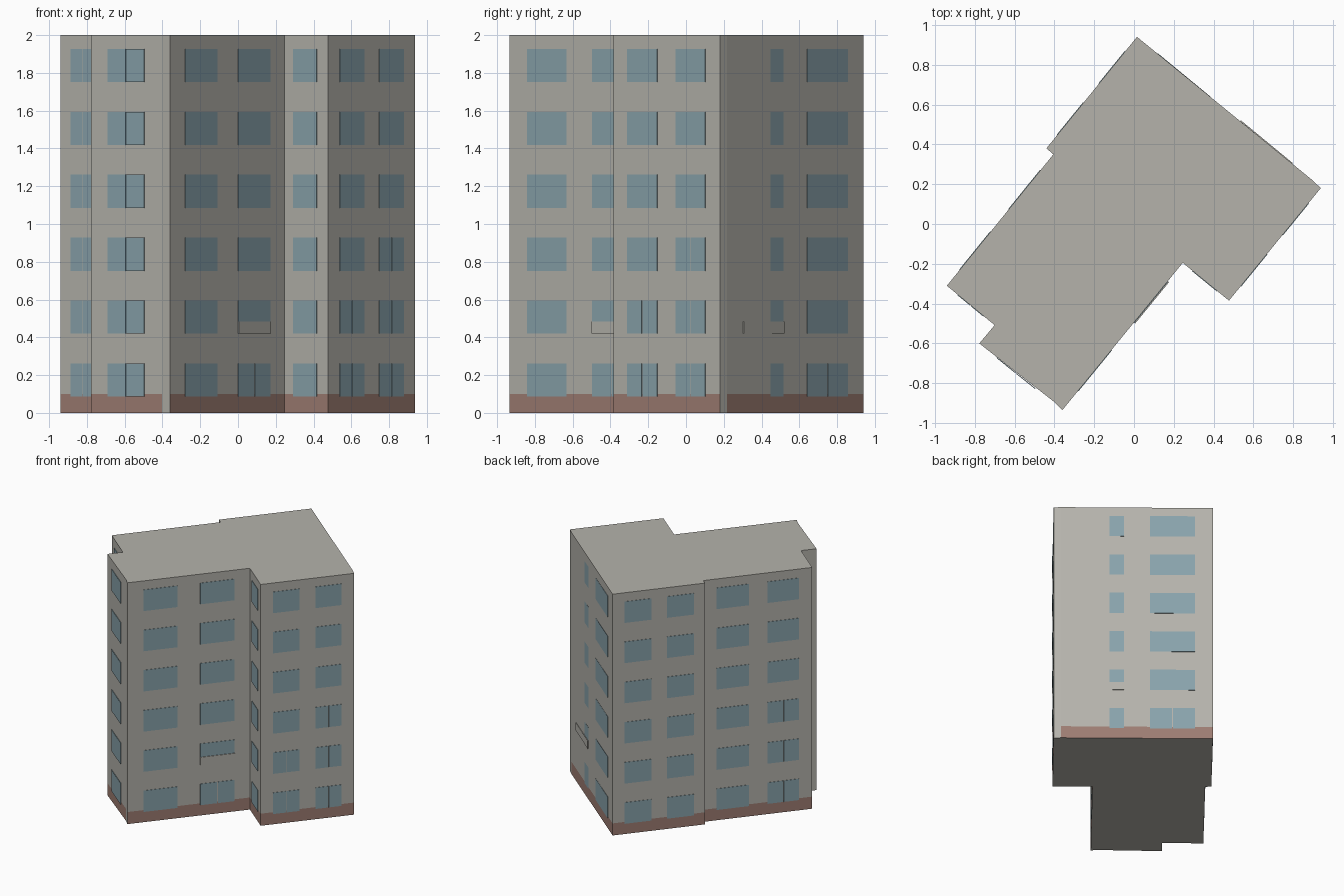
import bpy, bmesh
from mathutils import Vector

cube = bpy.data.objects.get("Cube")
if cube:
    bpy.data.objects.remove(cube, do_unlink=True)


def material(name, rgb):
    m = bpy.data.materials.new(name)
    m.use_nodes = True
    m.diffuse_color = (*rgb, 1)
    m.node_tree.nodes["Principled BSDF"].inputs["Base Color"].default_value = (*rgb, 1)
    return m


wall_mat = material("wall grey", (0.46, 0.45, 0.41))
plinth_mat = material("plinth brown", (0.34, 0.205, 0.17))
glass_mat = material("window blue", (0.25, 0.365, 0.41))


def make_object(name, bm, mats):
    bmesh.ops.recalc_face_normals(bm, faces=bm.faces)
    mesh = bpy.data.meshes.new(name)
    bm.to_mesh(mesh)
    bm.free()
    for m in mats:
        mesh.materials.append(m)
    obj = bpy.data.objects.new(name, mesh)
    bpy.context.collection.objects.link(obj)


HEIGHT, PLINTH = 2.0, 0.1

# Footprint corners, counter-clockwise, by name
P = {
    "west": (-0.94, -0.31), "notch": (-0.70, -0.508), "south_west": (-0.777, -0.60),
    "strip_s": (-0.403, -0.892), "south": (-0.36, -0.935), "inner": (0.245, -0.195),
    "south_east": (0.477, -0.385), "east": (0.938, 0.18), "strip_e": (0.90, 0.217),
    "north": (0.015, 0.94), "north_west": (-0.44, 0.38), "step": (-0.405, 0.35),
}
names = list(P)
no_plinth = {"notch", "strip_s", "east", "north_west"}  # walls starting at these corners

# Building body: walls split at the plinth line, flat roof and floor
bm = bmesh.new()
rings = [[bm.verts.new((*P[n], z)) for n in names] for z in (0, PLINTH, HEIGHT)]
for i, n in enumerate(names):
    j = (i + 1) % len(names)
    for low, high in ((0, 1), (1, 2)):
        face = bm.faces.new((rings[low][i], rings[low][j], rings[high][j], rings[high][i]))
        face.material_index = int(low == 0 and n not in no_plinth)
bm.faces.new(rings[2])
bm.faces.new(rings[0][::-1])
make_object("building_body", bm, [wall_mat, plinth_mat])


# Thin box on a wall: u is the fraction along the wall from a to b
def plate(bm, a, b, u0, u1, z0, z1, depth):
    a, b = Vector((*P[a], 0)), Vector((*P[b], 0))
    along = b - a
    out = Vector((along.y, -along.x, 0)).normalized()
    corners = [a + along * u + Vector((0, 0, z))
               for u, z in ((u0, z0), (u1, z0), (u1, z1), (u0, z1))]
    back = [bm.verts.new(c - out * 0.001) for c in corners]
    front = [bm.verts.new(c + out * depth) for c in corners]
    bm.faces.new(front)
    bm.faces.new(back[::-1])
    for i in range(4):
        j = (i + 1) % 4
        bm.faces.new((back[i], back[j], front[j], front[i]))


# Window columns: wall, then (start, end, floors with split panes, floor with low panel)
FLOORS = 6
ALL = range(FLOORS)
walls = [
    ("windows_west_end", "west", "notch", [(0.23, 0.77, ALL, None)]),
    ("windows_south_end", "south_west", "south", [(0.21, 0.675, ALL, None)]),
    ("windows_long_front", "south", "inner", [(0.13, 0.41, (), None), (0.595, 0.875, (0,), 1)]),
    ("windows_inner_return", "inner", "south_east", [(0.21, 0.745, (), None)]),
    ("windows_front_wing", "south_east", "east", [(0.13, 0.415, (0, 1), None),
                                                  (0.585, 0.865, (0, 1, 2), None)]),
    ("windows_north_end", "east", "north", [(0.158, 0.44, (), 1), (0.605, 0.888, (0,), None)]),
    ("windows_back_wing", "north", "north_west", [(0.13, 0.42, (), None), (0.59, 0.88, (), None)]),
    ("windows_long_back", "step", "west", [(0.12, 0.42, (), None), (0.59, 0.88, (0, 1, 2), None)]),
]
GAP, PROUD = 0.003, 0.003
for name, a, b, columns in walls:
    glass = bmesh.new()
    length = (Vector(P[b]) - Vector(P[a])).length
    for u0, u1, split, panel in columns:
        for floor in ALL:
            z0 = 0.086 + 0.333 * floor
            z1 = z0 + 0.176
            if floor == panel:
                # Wall-coloured panel covering the lower part of the window
                cover = bmesh.new()
                plate(cover, a, b, u0, u1, z0, z0 + 0.066, 0.008)
                make_object(name.replace("windows", "low_panel"), cover, [wall_mat])
                z0 += 0.066
            if floor in split:
                mid, half = (u0 + u1) / 2, GAP / length
                plate(glass, a, b, u0, mid - half, z0, z1, PROUD)
                plate(glass, a, b, mid + half, u1, z0, z1, PROUD)
            else:
                plate(glass, a, b, u0, u1, z0, z1, PROUD)
    make_object(name, glass, [glass_mat])
